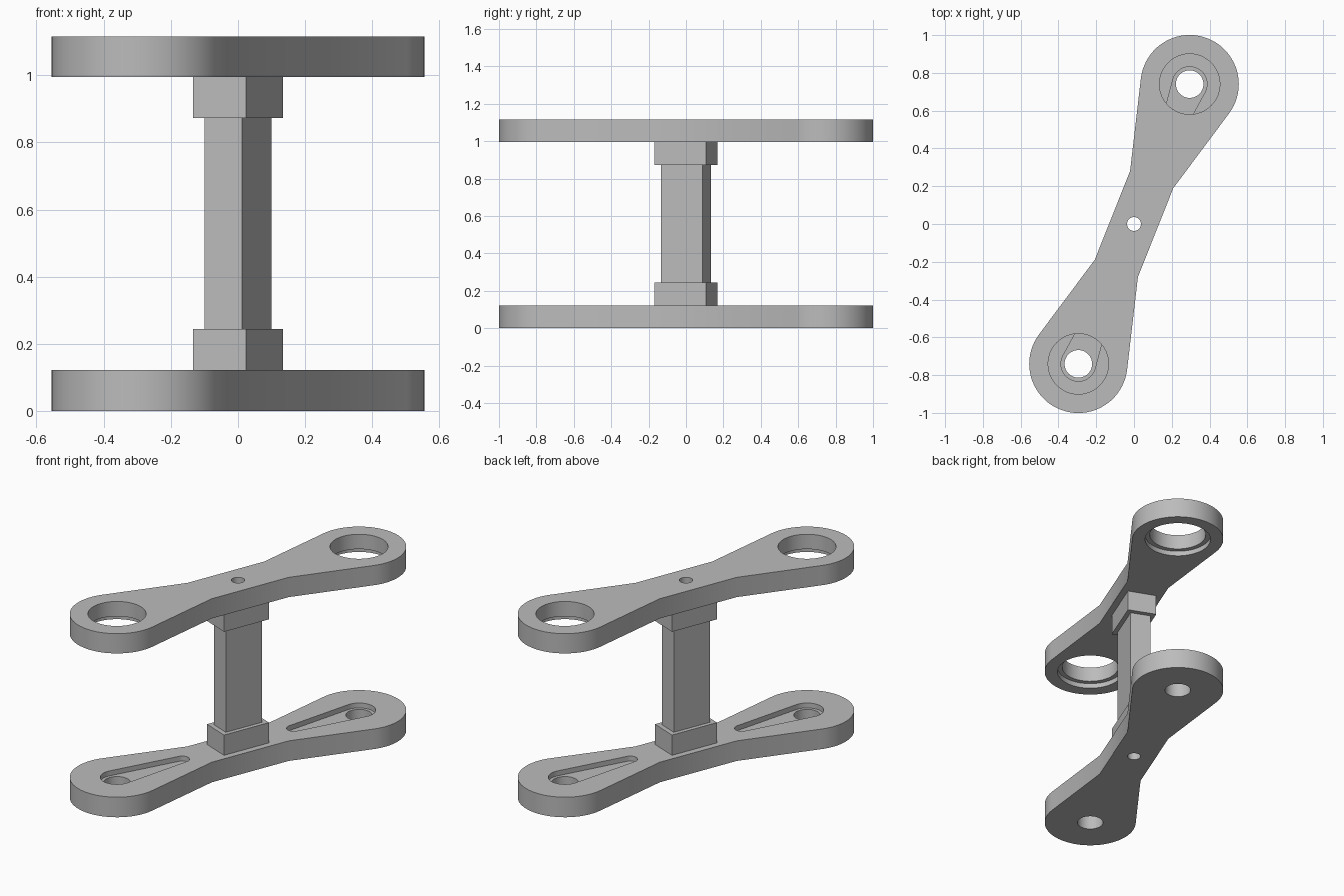
import bpy, bmesh
from math import sin, cos, acos, atan2, hypot, pi, radians

if "Cube" in bpy.data.objects:
    bpy.data.objects.remove(bpy.data.objects["Cube"], do_unlink=True)

TILT = radians(68.3)      # direction of the long axis in plan
LOBE = 0.797              # distance from the middle to each lobe centre
THICK = 0.122
TOP = 1.115
COLUMN = (0.12, 0.06)     # half sizes along and across the long axis
COLLAR = (0.148, 0.085)

grey = bpy.data.materials.new("plain grey")
grey.use_nodes = True
grey.diffuse_color = (0.5, 0.5, 0.5, 1)
grey.node_tree.nodes["Principled BSDF"].inputs["Base Color"].default_value = (0.5, 0.5, 0.5, 1)


def arc(cx, r, start, end, n):
    steps = [start + (end - start) * i / n for i in range(n + 1)]
    return [(cx + r * cos(t), r * sin(t)) for t in steps]


def circle(cx, r, n=48):
    return arc(cx, r, 0, 2 * pi, n)[:-1]


def rectangle(half):
    a, b = half
    return [(a, -b), (a, b), (-a, b), (-a, -b)]


def turned(points):
    return [(-x, -y) for x, y in points]


def prism(name, points, z0, z1):
    """Extrude a plan outline, turned onto the long axis."""
    bm = bmesh.new()
    c, s = cos(TILT), sin(TILT)
    face = bm.faces.new([bm.verts.new((x * c - y * s, x * s + y * c, z0)) for x, y in points])
    up = bmesh.ops.extrude_face_region(bm, geom=[face])["geom"]
    bmesh.ops.translate(bm, vec=(0, 0, z1 - z0),
                        verts=[v for v in up if isinstance(v, bmesh.types.BMVert)])
    bmesh.ops.recalc_face_normals(bm, faces=bm.faces)
    mesh = bpy.data.meshes.new(name)
    bm.to_mesh(mesh)
    bm.free()
    mesh.materials.append(grey)
    obj = bpy.data.objects.new(name, mesh)
    bpy.context.collection.objects.link(obj)
    return obj


def select(obj):
    bpy.ops.object.select_all(action='DESELECT')
    obj.select_set(True)
    bpy.context.view_layer.objects.active = obj


def cut(obj, points, z0, z1):
    cutter = prism("cutter", points, z0, z1)
    cutter.hide_render = True
    mod = obj.modifiers.new("cut", 'BOOLEAN')
    mod.operation = 'DIFFERENCE'
    mod.solver = 'EXACT'
    mod.object = cutter
    select(obj)
    bpy.ops.object.modifier_apply(modifier=mod.name)
    bpy.data.objects.remove(cutter, do_unlink=True)


def finish(obj):
    select(obj)
    bpy.ops.object.shade_smooth_by_angle(angle=radians(30))


# Plan outline of both plates: straight waist, tangents, round lobes
waist_x, waist_y, lobe_r = 0.253, 0.123, 0.26
dx = waist_x - LOBE
touch = atan2(waist_y, dx) - acos(lobe_r / hypot(dx, waist_y))
half = [(waist_x, -waist_y)] + arc(LOBE, lobe_r, -touch, touch, 40) + [(waist_x, waist_y)]
outline = half + turned(half)

# Tapered pocket outline, wide around the lobe hole
big_r, small_r, small_x = 0.092, 0.04, 0.367
lean = acos((small_r - big_r) / (LOBE - small_x))
pocket = arc(LOBE, big_r, -lean, lean, 28) + arc(small_x, small_r, lean, 2 * pi - lean, 20)

bore = circle(0, 0.037, 32)

# Lower plate with pockets and through holes
lower = prism("lower_plate", outline, 0, THICK)
for side in (list, turned):
    cut(lower, side(pocket), THICK - 0.03, THICK + 0.1)
    cut(lower, side(circle(LOBE, 0.073)), -0.1, THICK + 0.1)
cut(lower, bore, -0.1, THICK + 0.1)
finish(lower)

# Upper plate with large holes, widened from underneath
base = TOP - THICK + 0.002
upper = prism("upper_plate", outline, base, TOP)
for side in (list, turned):
    cut(upper, side(circle(LOBE, 0.16)), base - 0.1, TOP + 0.1)
    cut(upper, side(circle(LOBE, 0.187)), base - 0.1, base + 0.03)
cut(upper, bore, base - 0.1, TOP + 0.1)
finish(upper)

# Hollow column between the plates
column = prism("column", rectangle(COLUMN), THICK, base)
cut(column, bore, 0, TOP)
finish(column)

# Socket collars around the column ends
for name, z0, z1 in (("lower_collar", THICK, 0.245), ("upper_collar", 0.872, base)):
    collar = prism(name, rectangle(COLLAR), z0, z1)
    cut(collar, rectangle(COLUMN), z0 - 0.1, z1 + 0.1)
    finish(collar)
